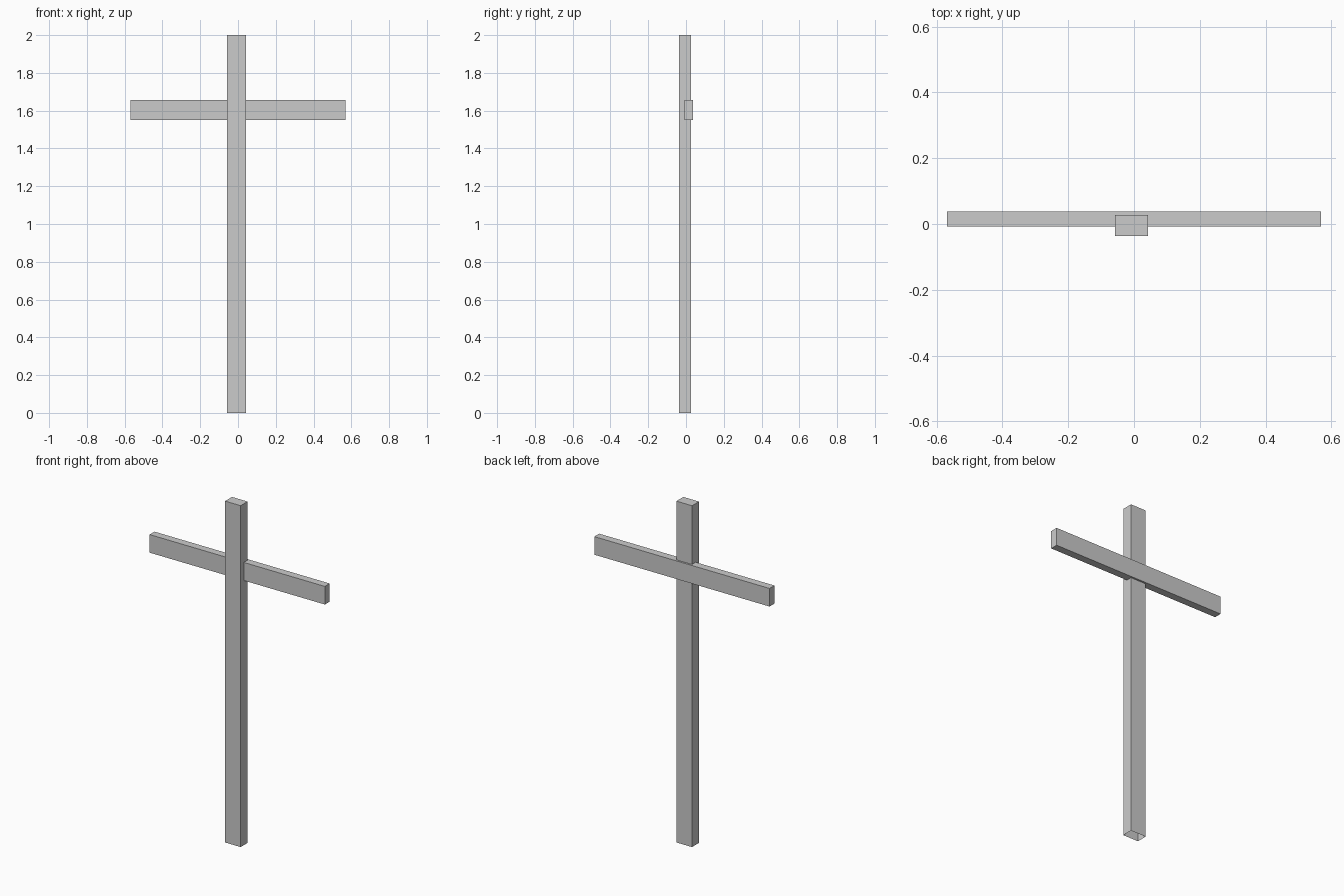
import bpy, bmesh

if "Cube" in bpy.data.objects:
    bpy.data.objects.remove(bpy.data.objects["Cube"])


def box(name, lo, hi, open_bottom=False):
    bm = bmesh.new()
    bmesh.ops.create_cube(bm, size=1)
    for v in bm.verts:
        v.co = [lo[i] + (v.co[i] + 0.5) * (hi[i] - lo[i]) for i in range(3)]
    if open_bottom:
        bm.normal_update()
        down = [f for f in bm.faces if f.normal.z < -0.9]
        bmesh.ops.delete(bm, geom=down, context='FACES_ONLY')
    mesh = bpy.data.meshes.new(name)
    bm.to_mesh(mesh)
    bm.free()
    obj = bpy.data.objects.new(name, mesh)
    bpy.context.collection.objects.link(obj)
    return obj


# Upright post, with no face on its underside
box("upright_post", (-0.058, -0.037, 0), (0.043, 0.027, 2), open_bottom=True)
# Crossbeam set into the back of the post
box("crossbeam", (-0.568, -0.007, 1.55), (0.568, 0.038, 1.656))
